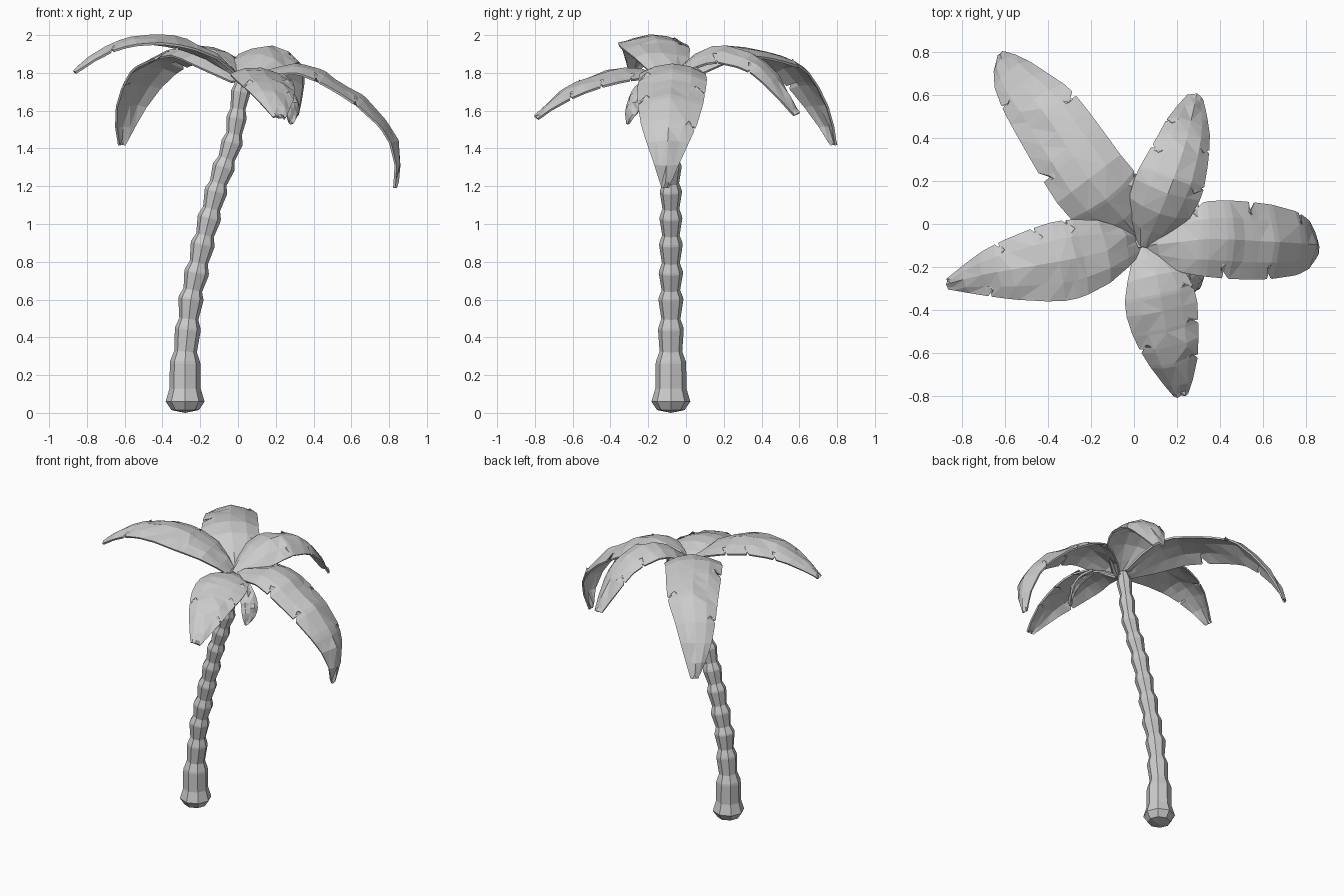
import bpy, bmesh, math, random
from mathutils import Vector

random.seed(4)
cube = bpy.data.objects.get("Cube")
if cube:
    bpy.data.objects.remove(cube)

grey = bpy.data.materials.new("light_grey")
grey.use_nodes = True
GREY = (0.6, 0.6, 0.6, 1)
grey.diffuse_color = GREY
grey.node_tree.nodes["Principled BSDF"].inputs["Base Color"].default_value = GREY


def finish(bm, name):
    bmesh.ops.recalc_face_normals(bm, faces=bm.faces)
    mesh = bpy.data.meshes.new(name)
    bm.to_mesh(mesh)
    bm.free()
    mesh.materials.append(grey)
    obj = bpy.data.objects.new(name, mesh)
    bpy.context.collection.objects.link(obj)
    return obj


def sample(stations, t):
    """Smooth interpolation through (x, y, z, half width) stations."""
    n = len(stations) - 1
    i = min(int(t * n), n - 1)
    f = t * n - i
    a, b, c, d = [stations[max(0, min(n, i + k))] for k in (-1, 0, 1, 2)]
    return [q + 0.5 * f * (r - p + f * (2*p - 5*q + 4*r - s + f * (3*(q - r) + s - p)))
            for p, q, r, s in zip(a, b, c, d)]


def leaf(name, stations, notches=(), droop=0.3, tilt=0.0, thick=0.012):
    """Arched blade; each notch is (position, side), a slit torn in that edge."""
    rows = [(i / 9, 0) for i in range(10)] + [(0.96, 0)]
    for t, side in notches:
        rows = [r for r in rows if r[1] or abs(r[0] - t) > 0.03]
        rows += [(t - 0.01, 0), (t, side), (t + 0.01, 0)]
    rows.sort()
    chord = Vector(stations[-2][:3]) - Vector(stations[1][:3])
    across = Vector((chord.y, -chord.x, 0)).normalized()
    across = (across + Vector((0, 0, tilt))).normalized()
    wobble = [0] * 5
    last = -1
    bm = bmesh.new()
    grid = []
    for t, side in rows:
        x, y, z, half = sample(stations, t)
        ahead = Vector(sample(stations, min(1, t + 0.02))[:3])
        along = (ahead - Vector(sample(stations, max(0, t - 0.02))[:3])).normalized()
        up = across.cross(along).normalized()
        if t - last > 0.03:  # rows of one slit share their unevenness
            wobble = [0] + [random.uniform(-0.008, 0.008) for _ in range(3)] + [0]
        last = t
        row = []
        for u, bump in zip((-1, -0.55, 0, 0.55, 1), wobble):
            w = u
            slide = 0
            if side and u == side:
                w, slide = u * 0.72, -0.035
            sag = droop * half * abs(w) ** 1.6
            row.append(bm.verts.new(Vector((x, y, z)) + across * half * w
                                    + along * slide - up * (sag + bump)))
        grid.append(row)
    for lower, upper in zip(grid, grid[1:]):
        for k in range(4):
            bm.faces.new((lower[k], lower[k + 1], upper[k + 1], upper[k]))
    bmesh.ops.triangulate(bm, faces=bm.faces, quad_method='SHORT_EDGE')
    obj = finish(bm, name)
    solid = obj.modifiers.new("thickness", 'SOLIDIFY')
    solid.thickness = thick
    solid.offset = -1
    return obj


# Trunk: leaning stack of flared segments
lean = [(-0.28, 0), (-0.28, 0.3), (-0.25, 0.6), (-0.185, 0.9),
        (-0.11, 1.2), (-0.025, 1.45), (0.025, 1.77)]


def trunk_x(z):
    for (x0, z0), (x1, z1) in zip(lean, lean[1:]):
        if z <= z1:
            return x0 + (x1 - x0) * (z - z0) / (z1 - z0)
    return lean[-1][0]


knots = [0.06, 0.26, 0.44, 0.6, 0.74, 0.89, 1.03, 1.17, 1.3, 1.43, 1.56, 1.7]
rings = [(0.015, 0.073)]
for i, z in enumerate(knots):
    wide = 0.103 if i == 0 else 0.081 if i == 1 else 0.072 - 0.0019 * i
    rings.append((z, wide))
    if i == 0:
        rings.append((0.13, 0.082))
    elif i + 1 < len(knots):
        rings.append((z + 0.08 * (knots[i + 1] - z), wide * 0.97))
        rings.append((z + 0.36 * (knots[i + 1] - z), wide * 0.74))
rings.append((1.77, 0.03))

SIDES = 8
bm = bmesh.new()
loops = []
for z, r in rings:
    slope = 0 if z < 0.1 else (trunk_x(z + 0.05) - trunk_x(z - 0.05)) / 0.1
    loop = []
    for k in range(SIDES):
        a = math.tau * k / SIDES
        c = r * math.cos(a)
        loop.append(bm.verts.new((trunk_x(z) + c, -0.08 + r * math.sin(a), z - c * slope)))
    loops.append(loop)
for a, b in zip(loops, loops[1:]):
    for k in range(SIDES):
        j = (k + 1) % SIDES
        bm.faces.new((a[k], a[j], b[j], b[k]))
bm.faces.new(loops[-1])
foot = bm.verts.new((-0.28, -0.08, 0))
for k in range(SIDES):
    bm.faces.new((foot, loops[0][(k + 1) % SIDES], loops[0][k]))
finish(bm, "trunk")

# Crown of five arching leaves
leaf("leaf_left", [
    (0.05, -0.1, 1.75, 0.03), (0.16, -0.09, 1.82, 0.12), (0.35, -0.07, 1.845, 0.175),
    (0.6, -0.08, 1.72, 0.178), (0.78, -0.09, 1.56, 0.15), (0.86, -0.1, 1.38, 0.09),
    (0.84, -0.11, 1.19, 0.02)],
    [(0.3, -1), (0.4, 1), (0.48, -1), (0.55, 1), (0.7, -1)])
leaf("leaf_back_right", [
    (0.02, -0.06, 1.77, 0.06), (-0.09, 0.07, 1.89, 0.17), (-0.21, 0.21, 1.95, 0.185),
    (-0.42, 0.52, 1.88, 0.165), (-0.53, 0.65, 1.75, 0.13), (-0.6, 0.74, 1.58, 0.085),
    (-0.62, 0.79, 1.42, 0.025)],
    [(0.22, 1), (0.4, -1), (0.5, 1), (0.66, -1)])
leaf("leaf_right", [
    (0.04, -0.09, 1.75, 0.04), (-0.1, -0.12, 1.9, 0.14), (-0.3, -0.165, 1.985, 0.185),
    (-0.5, -0.2, 1.998, 0.16), (-0.7, -0.235, 1.94, 0.105), (-0.87, -0.28, 1.81, 0.025)],
    [(0.38, 1), (0.54, 1), (0.72, 1), (0.8, -1)], droop=0.24)
leaf("leaf_back_left", [
    (0.05, -0.11, 1.77, 0.04), (0.11, 0.03, 1.89, 0.145), (0.18, 0.2, 1.945, 0.16),
    (0.24, 0.38, 1.88, 0.13), (0.27, 0.5, 1.76, 0.1), (0.29, 0.6, 1.59, 0.04)],
    [(0.42, 1), (0.55, -1), (0.63, 1), (0.76, -1)], droop=0.4, tilt=-0.15)
leaf("leaf_front", [
    (0.04, -0.1, 1.76, 0.04), (0.1, -0.22, 1.825, 0.13), (0.13, -0.37, 1.825, 0.168),
    (0.16, -0.53, 1.775, 0.15), (0.2, -0.69, 1.68, 0.1), (0.22, -0.8, 1.57, 0.035)],
    [(0.35, -1), (0.56, -1), (0.66, 1), (0.75, -1)], tilt=0.1)

# Small torn strip hanging beside the front leaf
leaf("hanging_strip", [
    (0.19, -0.2, 1.78, 0.03), (0.25, -0.25, 1.73, 0.05), (0.29, -0.28, 1.66, 0.055),
    (0.3, -0.3, 1.59, 0.045), (0.285, -0.31, 1.53, 0.012)])
